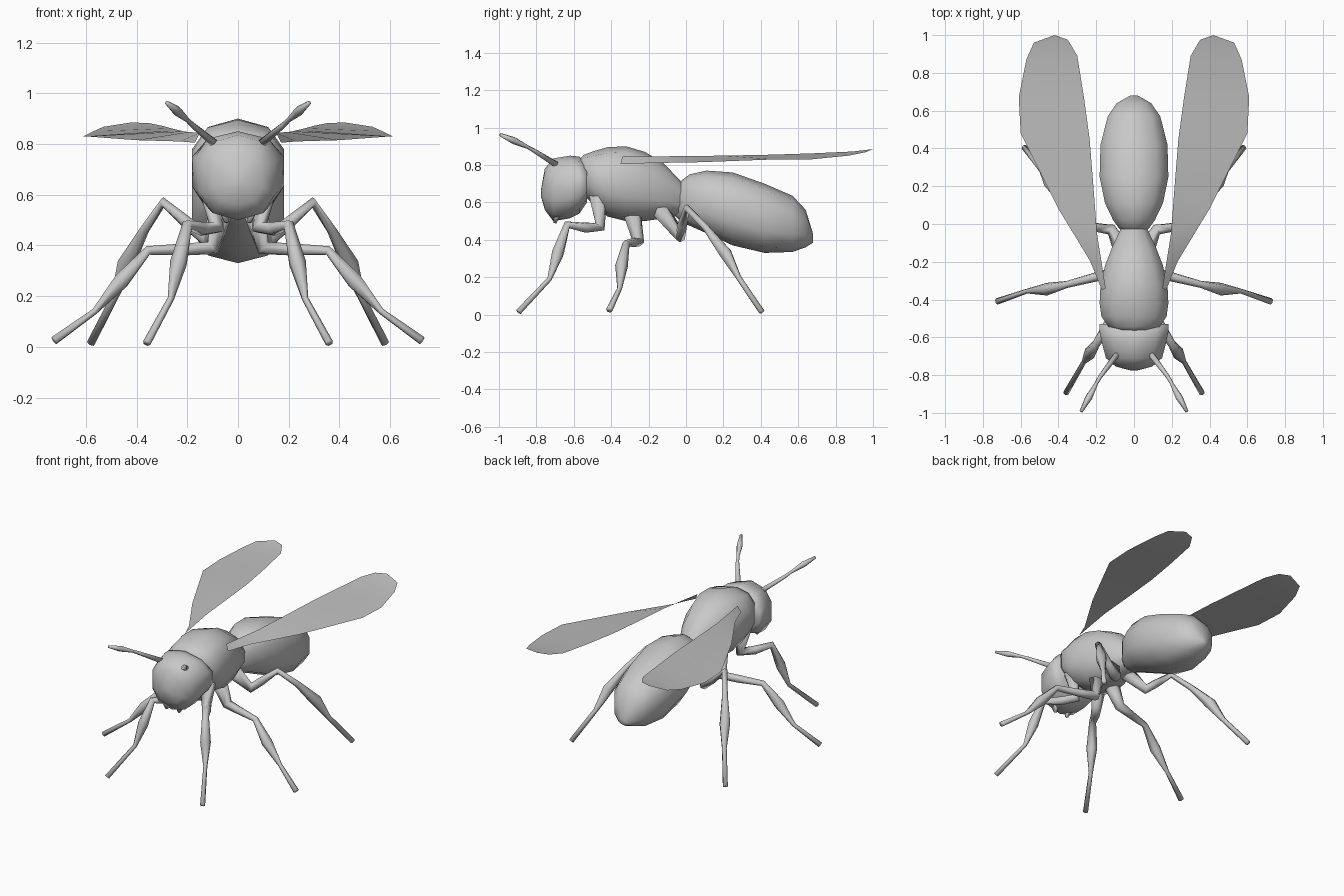
import bpy, bmesh, math
from mathutils import Vector


def material(name, v):
    m = bpy.data.materials.new(name)
    m.diffuse_color = (v, v, v, 1)
    return m


BODY = material("body grey", 0.58)
WING = material("wing grey", 0.52)


def finish(name, bm, mat, closed=True, mirror=False):
    if closed:
        bmesh.ops.recalc_face_normals(bm, faces=bm.faces)
    me = bpy.data.meshes.new(name)
    bm.to_mesh(me)
    bm.free()
    me.materials.append(mat)
    me.shade_smooth()
    ob = bpy.data.objects.new(name, me)
    bpy.context.collection.objects.link(ob)
    if mirror:
        mod = ob.modifiers.new("mirror", 'MIRROR')
        mod.use_mirror_merge = False
    return ob


def loft(name, rings, mirror=False):
    """Skin a list of equal-length point rings and cap both ends."""
    bm = bmesh.new()
    vs = [[bm.verts.new(p) for p in r] for r in rings]
    n = len(vs[0])
    for a, b in zip(vs, vs[1:]):
        for i in range(n):
            j = (i + 1) % n
            bm.faces.new((a[i], a[j], b[j], b[i]))
    bm.faces.new(vs[0])
    bm.faces.new(vs[-1])
    return finish(name, bm, BODY, True, mirror)


def boxy(v):
    return math.copysign(abs(v) ** 0.85, v)


def body(name, stations, sides=10):
    """Stations are y, bottom z, top z, half width."""
    rings = []
    for y, z0, z1, w in stations:
        ring = []
        for i in range(sides):
            a = 2 * math.pi * i / sides
            ring.append((w * boxy(math.sin(a)), y,
                         (z0 + z1) / 2 + (z1 - z0) / 2 * boxy(math.cos(a))))
        rings.append(ring)
    return loft(name, rings)


def limb(name, path, sides=6):
    """Mirrored tapering tube; path points are x, y, z, radius."""
    pts = [Vector(p[:3]) for p in path]
    side, prev, rings = None, None, []
    for i, p in enumerate(pts):
        a = (p - pts[i - 1]).normalized() if i else Vector()
        b = (pts[i + 1] - p).normalized() if i + 1 < len(pts) else Vector()
        t = (a + b).normalized()
        if side is None:
            side = t.orthogonal().normalized()
        else:
            side = prev.rotation_difference(t) @ side
        up, prev, r = t.cross(side), t, path[i][3]
        rings.append([p + r * (math.cos(k * math.tau / sides) * side
                               + math.sin(k * math.tau / sides) * up)
                      for k in range(sides)])
    return loft(name, rings, True)


# Head, thorax and abdomen
body("head", [
    (-0.775, 0.63, 0.67, 0.02), (-0.755, 0.56, 0.78, 0.10),
    (-0.71, 0.50, 0.835, 0.155), (-0.62, 0.515, 0.85, 0.18),
    (-0.57, 0.54, 0.845, 0.19), (-0.53, 0.60, 0.80, 0.19),
    (-0.535, 0.65, 0.75, 0.09)])
body("thorax", [
    (-0.57, 0.67, 0.83, 0.07), (-0.545, 0.64, 0.855, 0.14),
    (-0.49, 0.58, 0.875, 0.18), (-0.42, 0.525, 0.895, 0.19),
    (-0.32, 0.50, 0.90, 0.185), (-0.22, 0.50, 0.87, 0.16),
    (-0.12, 0.515, 0.81, 0.12), (-0.03, 0.53, 0.715, 0.075),
    (0.02, 0.57, 0.66, 0.03)])
body("abdomen", [
    (-0.06, 0.53, 0.67, 0.05), (-0.02, 0.49, 0.72, 0.085),
    (0.02, 0.475, 0.75, 0.115), (0.11, 0.435, 0.77, 0.16),
    (0.25, 0.37, 0.76, 0.19), (0.42, 0.33, 0.70, 0.185),
    (0.57, 0.335, 0.635, 0.145), (0.64, 0.36, 0.56, 0.095),
    (0.68, 0.385, 0.43, 0.02)])

# Three pairs of legs with swollen shins
limb("front_legs", [
    (0.11, -0.47, 0.64, 0.05), (0.085, -0.46, 0.47, 0.032),
    (0.14, -0.54, 0.465, 0.028), (0.20, -0.635, 0.48, 0.022),
    (0.235, -0.685, 0.33, 0.034), (0.265, -0.73, 0.19, 0.013),
    (0.36, -0.895, 0.015, 0.016)])
limb("middle_legs", [
    (0.06, -0.29, 0.55, 0.05), (0.10, -0.255, 0.39, 0.032),
    (0.20, -0.28, 0.385, 0.025), (0.355, -0.32, 0.38, 0.019),
    (0.46, -0.345, 0.26, 0.034), (0.565, -0.355, 0.14, 0.013),
    (0.725, -0.41, 0.025, 0.018)])
limb("hind_legs", [
    (0.06, -0.14, 0.56, 0.05), (0.12, -0.03, 0.42, 0.034),
    (0.19, -0.02, 0.48, 0.026), (0.295, 0.005, 0.57, 0.020),
    (0.37, 0.11, 0.46, 0.020), (0.44, 0.21, 0.33, 0.036),
    (0.485, 0.28, 0.20, 0.016), (0.58, 0.405, 0.015, 0.017)])

# Antennae
limb("antennae", [
    (0.09, -0.69, 0.80, 0.018), (0.18, -0.81, 0.875, 0.012),
    (0.20, -0.845, 0.895, 0.010), (0.24, -0.92, 0.93, 0.020),
    (0.28, -0.993, 0.962, 0.009)])

# Mandibles under the head
limb("mandibles", [
    (0.06, -0.69, 0.56, 0.035), (0.045, -0.70, 0.49, 0.010)], 4)

# Wings: thin sheets between an inner and an outer edge
inner = [(0.15, -0.34, 0.845), (0.196, -0.05, 0.847), (0.215, 0.2, 0.85),
         (0.235, 0.45, 0.855), (0.265, 0.67, 0.862), (0.30, 0.89, 0.872),
         (0.35, 0.975, 0.882)]
outer = [(0.17, -0.35, 0.805), (0.23, -0.2, 0.81), (0.40, 0.08, 0.815),
         (0.60, 0.48, 0.83), (0.61, 0.67, 0.83), (0.57, 0.87, 0.85),
         (0.53, 0.96, 0.868)]
bm = bmesh.new()
a = [bm.verts.new(p) for p in inner]
b = [bm.verts.new(p) for p in outer]
for i in range(len(a) - 1):
    bm.faces.new((a[i], b[i], b[i + 1], a[i + 1]))
bm.faces.new((a[-1], b[-1], bm.verts.new((0.42, 1.0, 0.885))))
finish("wings", bm, WING, False, True)
